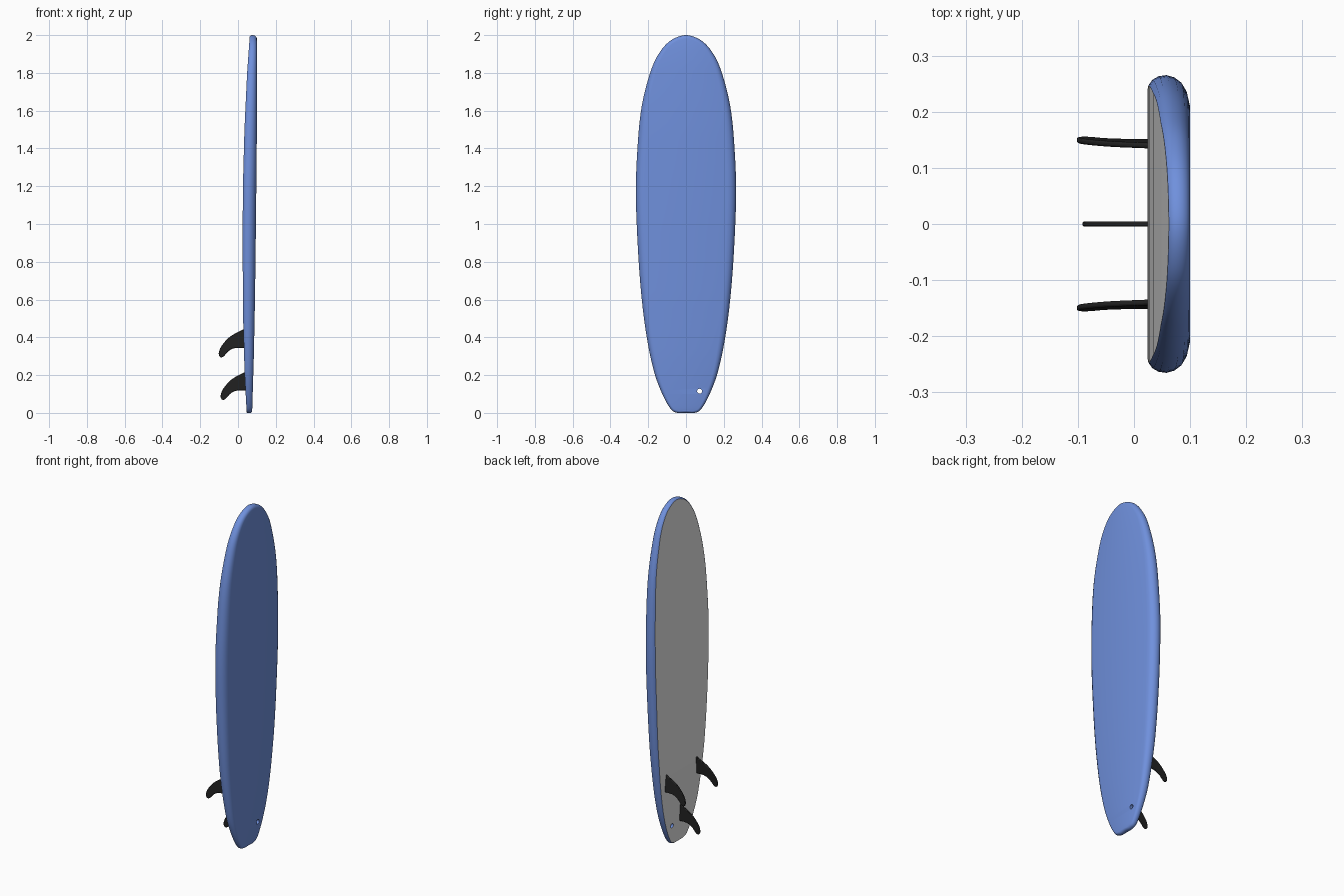
import bpy, bmesh, math
from mathutils import Vector

cube = bpy.data.objects.get("Cube")
if cube:
    bpy.data.objects.remove(cube)


def material(name, r, g, b):
    m = bpy.data.materials.new(name)
    m.use_nodes = True
    m.diffuse_color = (r, g, b, 1)
    m.node_tree.nodes["Principled BSDF"].inputs["Base Color"].default_value = (r, g, b, 1)
    return m


BLUE = material("foam blue", 0.16, 0.28, 0.72)
WHITE = material("slick bottom white", 0.78, 0.78, 0.78)
BLACK = material("fin black", 0.015, 0.015, 0.015)


def spline(points, steps):
    """Smooth curve through the points; the first and last are phantom ends."""
    pts = [Vector(p) for p in points]
    out = []
    for a, b, c, d in zip(pts, pts[1:], pts[2:], pts[3:]):
        for k in range(steps):
            t = k / steps
            out.append(0.5 * (2 * b + (c - a) * t + (2 * a - 5 * b + 4 * c - d) * t ** 2
                              + (3 * b - a - 3 * c + d) * t ** 3))
    return out + [pts[-2]]


def lerp_table(table, z):
    for (z0, v0), (z1, v1) in zip(table, table[1:]):
        if z <= z1:
            return v0 + (v1 - v0) * max(0, z - z0) / (z1 - z0)
    return table[-1][1]


def finish(name, bm, mats, angle=35):
    bmesh.ops.recalc_face_normals(bm, faces=bm.faces)
    mesh = bpy.data.meshes.new(name)
    bm.to_mesh(mesh)
    bm.free()
    obj = bpy.data.objects.new(name, mesh)
    bpy.context.collection.objects.link(obj)
    for m in mats:
        mesh.materials.append(m)
    return obj


def activate(obj):
    bpy.ops.object.select_all(action='DESELECT')
    obj.select_set(True)
    bpy.context.view_layer.objects.active = obj


def smooth(obj, degrees):
    activate(obj)
    bpy.ops.object.shade_smooth_by_angle(angle=math.radians(degrees))


# Board outline (half width, height), from the tail up to the nose
half = spline([(-0.05, 0), (0, 0), (0.045, 0), (0.082, 0.022), (0.13, 0.11), (0.175, 0.24),
               (0.217, 0.46), (0.247, 0.75), (0.265, 1.13), (0.257, 1.4), (0.235, 1.62),
               (0.19, 1.8), (0.145, 1.9), (0.083, 1.97), (0, 2), (-0.083, 1.97)], 6)
n = len(half) - 1
# Rocker of the bottom and deck: height, x
BOTTOM = [(0, 0.046), (0.2, 0.035), (0.5, 0.027), (0.9, 0.024), (1.2, 0.026),
          (1.5, 0.034), (1.8, 0.048), (2, 0.062)]
DECK = [(0, 0.075), (0.3, 0.084), (0.6, 0.09), (1, 0.095), (1.5, 0.1), (2, 0.1)]
# Rail section: fraction of thickness, inset from the outline
RAIL = [(0, 0.018), (0.1, 0.008), (0.25, 0.002), (0.45, 0), (0.65, 0.004),
        (0.82, 0.013), (0.94, 0.027), (1, 0.046)]


def board_ring(bm, t, inset):
    side = []
    for i, p in enumerate(half):
        tangent = (half[min(i + 1, n)] - half[max(i - 1, 0)]).normalized()
        if i in (0, n):
            tangent = Vector((1 if i == 0 else -1, 0))
        low, high = lerp_table(BOTTOM, p.y), lerp_table(DECK, p.y)
        amount = inset * ((high - low) / 0.07) ** 1.5
        q = p + Vector((-tangent.y, tangent.x)) * amount
        side.append((low + (high - low) * t, q.x, q.y))
    mirrored = [(x, -y, z) for x, y, z in side[n - 1:0:-1]]
    return [bm.verts.new(c) for c in side + mirrored]


bm = bmesh.new()
rings = [board_ring(bm, t, inset) for t, inset in RAIL]
count = 2 * n
for a, b in zip(rings, rings[1:]):
    for i in range(count):
        j = (i + 1) % count
        bm.faces.new((a[i], a[j], b[j], b[i]))
# Cross strips close the bottom and the deck
for ring, slot in ((rings[0], 1), (rings[-1], 0)):
    for i in range(n):
        ids = dict.fromkeys((i, i + 1, count - i - 1, (count - i) % count))
        bm.faces.new([ring[k] for k in ids]).material_index = slot
board = finish("board", bm, [BLUE, WHITE])

# Leash hole through the tail
bm = bmesh.new()
bmesh.ops.create_cone(bm, cap_ends=True, segments=20, radius1=0.013, radius2=0.013, depth=0.4)
cutter = finish("leash_hole_cutter", bm, [BLUE])
cutter.rotation_euler.y = math.pi / 2
cutter.location = (0.05, 0.072, 0.115)
cutter.hide_render = True
cut = board.modifiers.new("leash hole", 'BOOLEAN')
cut.object = cutter
cut.solver = 'EXACT'
activate(board)
bpy.ops.object.modifier_apply(modifier=cut.name)
bpy.data.objects.remove(cutter)
smooth(board, 30)

# Swept fin outline (x, height above the base middle)
FIN = spline([(0.1, 0.07), (0.045, 0.055), (0.02, 0.043), (-0.043, 0.008), (-0.088, -0.042),
              (-0.102, -0.08), (-0.094, -0.1), (-0.076, -0.096), (-0.05, -0.068),
              (-0.015, -0.052), (0.045, -0.052), (0.1, -0.052)], 4)


def fin(name, x, y, z, thickness, toe):
    bm = bmesh.new()
    face = bm.faces.new([bm.verts.new((p.x, -thickness / 2, p.y)) for p in FIN])
    new = bmesh.ops.extrude_face_region(bm, geom=[face])["geom"]
    bmesh.ops.translate(bm, vec=(0, thickness, 0),
                        verts=[v for v in new if isinstance(v, bmesh.types.BMVert)])
    obj = finish(name, bm, [BLACK])
    obj.location = (x, y, z)
    obj.rotation_euler.x = toe
    bevel = obj.modifiers.new("rounded edge", 'BEVEL')
    bevel.width = thickness * 0.35
    bevel.segments = 2
    bevel.limit_method = 'ANGLE'
    bevel.angle_limit = math.radians(50)
    smooth(obj, 40)


fin("centre_fin", 0.01, 0, 0.17, 0.009, 0)
for label, s in (("left", 1), ("right", -1)):
    fin(label + "_side_fin", 0, s * 0.143, 0.395, 0.01, s * math.radians(4.5))
